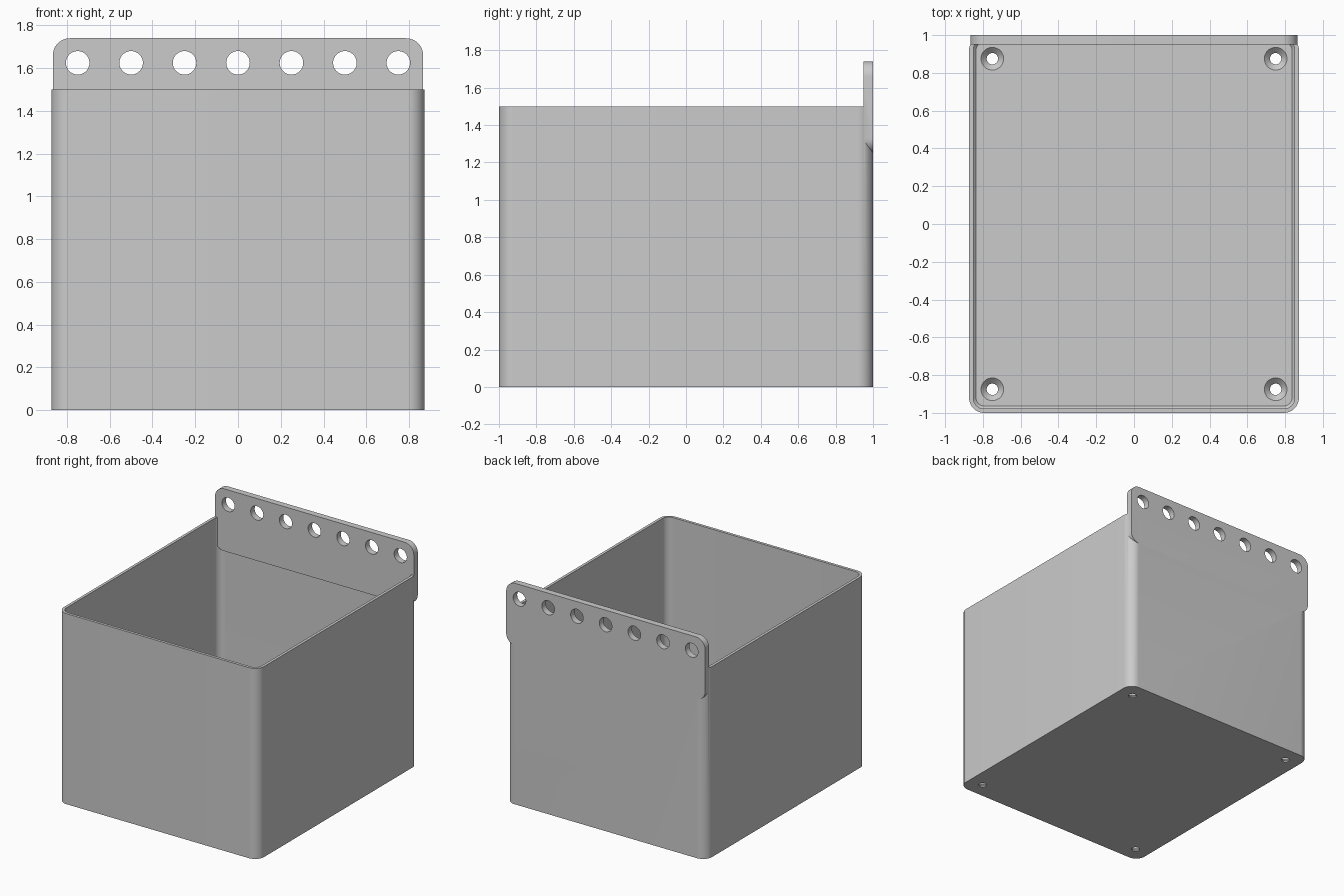
import bpy, bmesh
from math import sin, cos, pi
from mathutils import Vector

cube = bpy.data.objects.get("Cube")
if cube:
    bpy.data.objects.remove(cube, do_unlink=True)

HALF_W, HALF_D, HEIGHT = 0.873, 1.0, 1.5
WALL, FLOOR, CORNER = 0.022, 0.04, 0.08
PLATE_BOTTOM, PLATE_TOP, PLATE_THICK = 1.25, 1.74, 0.05

grey = bpy.data.materials.new("light_grey_plastic")
grey.use_nodes = True
colour = (0.6, 0.6, 0.6, 1)
grey.diffuse_color = colour
grey.node_tree.nodes["Principled BSDF"].inputs["Base Color"].default_value = colour


def rounded_rect(hx, hy, r, steps=12):
    """Outline of a rectangle with rounded corners."""
    pts = []
    for quarter, (sx, sy) in enumerate([(1, 1), (-1, 1), (-1, -1), (1, -1)]):
        for i in range(steps + 1):
            a = (quarter + i / steps) * pi / 2
            pts.append((sx * (hx - r) + r * cos(a), sy * (hy - r) + r * sin(a)))
    return pts


def circle(r, n=48):
    return [(r * cos(2 * pi * i / n), r * sin(2 * pi * i / n)) for i in range(n)]


def loft(name, rings, place=lambda x, y, z: (x, y, z)):
    """Skin a list of (outline, height) rings and cap both ends."""
    bm = bmesh.new()
    loops = [[bm.verts.new(Vector(place(x, y, z))) for x, y in outline]
             for outline, z in rings]
    for low, high in zip(loops, loops[1:]):
        n = len(low)
        for i in range(n):
            j = (i + 1) % n
            bm.faces.new((low[i], low[j], high[j], high[i]))
    bm.faces.new(loops[0][::-1])
    bm.faces.new(loops[-1])
    bmesh.ops.recalc_face_normals(bm, faces=bm.faces)
    mesh = bpy.data.meshes.new(name)
    bm.to_mesh(mesh)
    bm.free()
    mesh.materials.append(grey)
    obj = bpy.data.objects.new(name, mesh)
    bpy.context.collection.objects.link(obj)
    return obj


def combine(target, tool, operation):
    """Apply a boolean and discard the tool."""
    mod = target.modifiers.new(tool.name, "BOOLEAN")
    mod.operation, mod.object, mod.solver = operation, tool, "EXACT"
    bpy.context.view_layer.objects.active = target
    bpy.ops.object.modifier_apply(modifier=mod.name)
    bpy.data.objects.remove(tool, do_unlink=True)


def shell(inset):
    return rounded_rect(HALF_W - inset, HALF_D - inset, CORNER - inset)


# Open box: up the outside, over the rim, down the inside to a bevelled floor
storage_bin = loft("storage_bin", [
    (shell(0), 0), (shell(0), HEIGHT), (shell(WALL), HEIGHT),
    (shell(WALL), FLOOR + 0.015), (shell(WALL + 0.015), FLOOR)])

# Thick hanging plate merged into the back wall
mid = (PLATE_BOTTOM + PLATE_TOP) / 2
outline = rounded_rect(0.866, (PLATE_TOP - PLATE_BOTTOM) / 2, CORNER)
hanging_plate = loft("hanging_plate",
                     [(outline, HALF_D - PLATE_THICK), (outline, HALF_D)],
                     lambda x, y, z: (x, z, mid + y))
combine(storage_bin, hanging_plate, "UNION")

# Row of hanging holes
for i in range(-3, 4):
    hole = loft("hanging_hole", [(circle(0.055), 0.9), (circle(0.055), 1.1)],
                lambda x, y, z: (x + i * 0.25, z, y + 1.625))
    combine(storage_bin, hole, "DIFFERENCE")

# Countersunk screw holes in the floor corners
for sx in (-1, 1):
    for sy in (-1, 1):
        hole = loft("screw_hole",
                    [(circle(0.03), -0.1), (circle(0.03), 0.01),
                     (circle(0.06), FLOOR), (circle(0.06), FLOOR + 0.05)],
                    lambda x, y, z: (x + sx * 0.75, y + sy * 0.875, z))
        combine(storage_bin, hole, "DIFFERENCE")

bpy.ops.object.select_all(action="DESELECT")
storage_bin.select_set(True)
bpy.context.view_layer.objects.active = storage_bin
bpy.ops.object.shade_smooth_by_angle()
